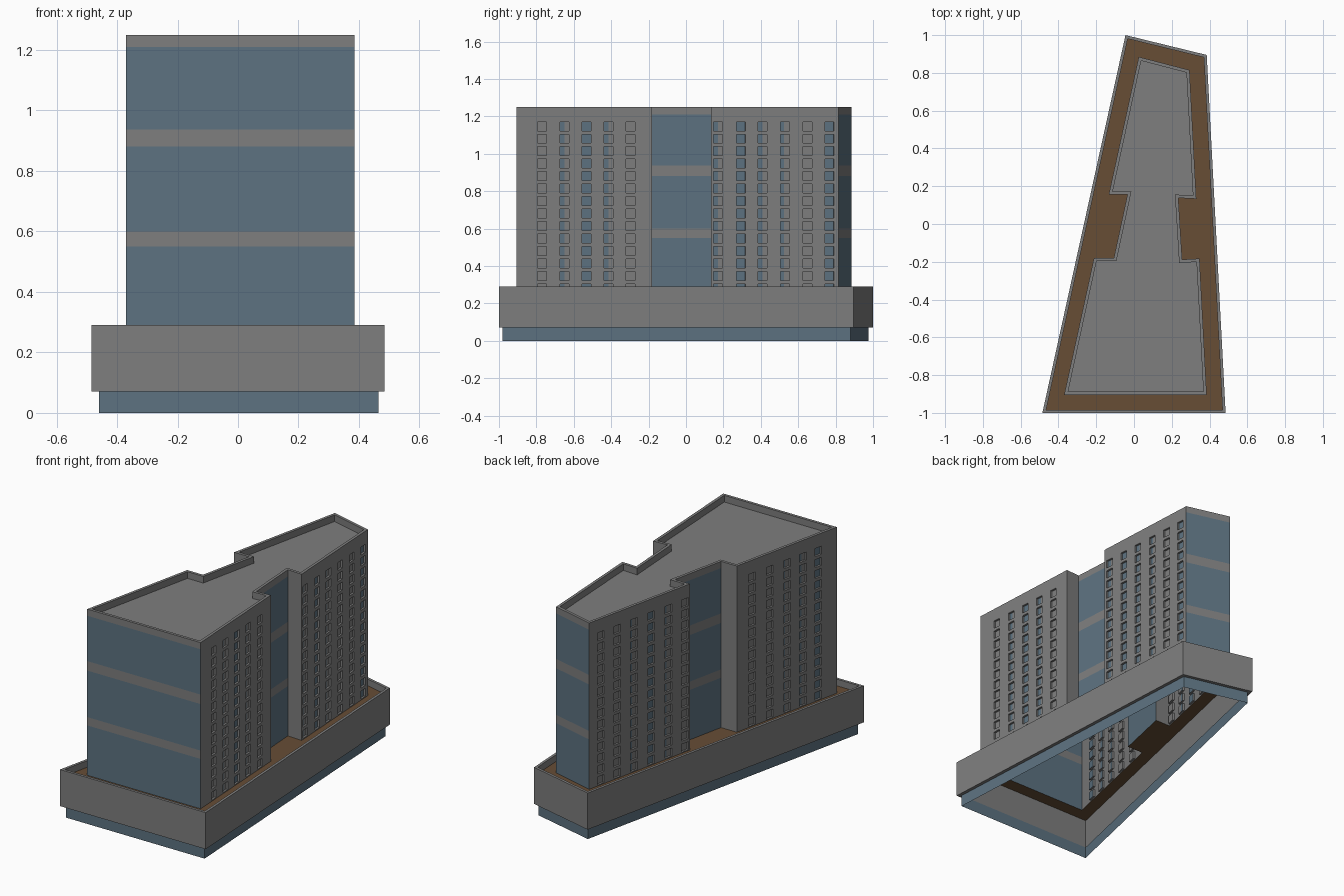
import bpy, bmesh
from mathutils import Vector

if "Cube" in bpy.data.objects:
    bpy.data.objects.remove(bpy.data.objects["Cube"])


def mat(name, rgb):
    m = bpy.data.materials.new(name)
    m.diffuse_color = (*rgb, 1)
    m.use_nodes = True
    m.node_tree.nodes["Principled BSDF"].inputs["Base Color"].default_value = m.diffuse_color
    return m


MATS = [mat("concrete grey", (0.21, 0.21, 0.21)),
        mat("glass blue", (0.11, 0.17, 0.22)),
        mat("terrace brown", (0.135, 0.075, 0.036))]
GREY, BLUE, BROWN = 0, 1, 2
FLOOR, ROOF, TOP = 0.25, 1.21, 1.25


def finish(bm, name):
    me = bpy.data.meshes.new(name)
    bm.to_mesh(me)
    bm.free()
    for m in MATS:
        me.materials.append(m)
    ob = bpy.data.objects.new(name, me)
    bpy.context.collection.objects.link(ob)
    return ob


def face(bm, pts, col):
    f = bm.faces.new([bm.verts.new(p) for p in pts])
    f.material_index = col
    return f


def inset(poly, d):
    """Offset a counter-clockwise outline inwards by d."""
    out = []
    for i, p in enumerate(poly):
        p, a, b = Vector(p), Vector(poly[i - 1]), Vector(poly[(i + 1) % len(poly)])
        e1, e2 = (p - a).normalized(), (b - p).normalized()
        n1, n2 = Vector((-e1.y, e1.x)), Vector((-e2.y, e2.x))
        out.append(tuple(p + (n1 + n2) * d / (1 + n1.dot(n2))))
    return out


def band(bm, lo, zlo, hi, zhi, col):
    """Strip of quads between two matching outlines."""
    for i in range(len(lo)):
        j = (i + 1) % len(lo)
        face(bm, [(*lo[i], zlo), (*lo[j], zlo), (*hi[j], zhi), (*hi[i], zhi)], col)


# Outlines, counter-clockwise from the front left corner
podium = [(-0.485, -1), (0.485, -1), (0.385, 0.895), (-0.045, 1)]
tower = [(-0.37, -0.905), (0.385, -0.905),
         (0.347, -0.183), (0.255, -0.188), (0.235, 0.138), (0.33, 0.133),
         (0.294, 0.815), (0.025, 0.885),
         (-0.134, 0.155), (-0.035, 0.155), (-0.107, -0.18), (-0.212, -0.18)]

# Glass base
bm = bmesh.new()
base = inset(podium, 0.02)
band(bm, base, 0, base, 0.07, BLUE)
finish(bm, "glass_base")

# Podium wall: outside, rim, inside, soffit
bm = bmesh.new()
inner = inset(podium, 0.016)
band(bm, podium, 0.07, podium, 0.29, GREY)
band(bm, podium, 0.29, inner, 0.29, GREY)
band(bm, inner, 0.29, inner, 0.07, GREY)
band(bm, base, 0.07, podium, 0.07, GREY)
finish(bm, "podium_wall")

# Terrace: ring between podium wall and tower
bm = bmesh.new()
edges = []
for loop in (inner, tower):
    vs = [bm.verts.new((*p, FLOOR)) for p in loop]
    edges += [bm.edges.new((vs[i - 1], vs[i])) for i in range(len(vs))]
bmesh.ops.triangle_fill(bm, use_beauty=True, edges=edges, normal=(0, 0, 1))
for f in bm.faces:
    f.material_index = BROWN
    f.normal_update()
    if f.normal.z < 0:
        f.normal_flip()
finish(bm, "terrace_floor")

# Roof with parapet
bm = bmesh.new()
rim = inset(tower, 0.017)
band(bm, tower, TOP, rim, TOP, GREY)
band(bm, rim, TOP, rim, ROOF, GREY)
face(bm, [(*p, ROOF) for p in rim], GREY)
finish(bm, "roof_parapet")

ROWS = [1.147 - 0.0667 * i for i in range(14)]
HALF, DEPTH = 0.024, 0.012


def glass_wall(a, b, name):
    """Curtain wall with grey floor bands."""
    bm = bmesh.new()
    zs = [FLOOR, 0.55, 0.60, 0.88, 0.937, ROOF, TOP]
    for i in range(6):
        z0, z1 = zs[i], zs[i + 1]
        face(bm, [(*a, z0), (*b, z0), (*b, z1), (*a, z1)], (BLUE, GREY)[i % 2])
    finish(bm, name)


def window_wall(a, b, name, cols):
    """Wall with recessed windows; cols maps y centre -> blue share of the pane."""
    a, b = Vector((*a, 0)), Vector((*b, 0))
    d = b - a
    n = Vector((-d.y, d.x, 0)).normalized() * DEPTH

    def P(y, z, deep=False):
        p = a + d * ((y - a.y) / d.y) + (n if deep else Vector())
        return (p.x, p.y, z)

    s = 1 if d.y > 0 else -1
    bm = bmesh.new()
    order = sorted(cols, reverse=s < 0)
    ys = [a.y] + [y + k * s * HALF for y in order for k in (-1, 1)] + [b.y]
    zs = [FLOOR] + [z + k * HALF for z in reversed(ROWS) for k in (-1, 1)] + [TOP]
    for i in range(len(ys) - 1):
        y0, y1 = ys[i], ys[i + 1]
        if i % 2 == 0:      # solid pier
            face(bm, [P(y0, FLOOR), P(y1, FLOOR), P(y1, TOP), P(y0, TOP)], GREY)
            continue
        share = cols[order[i // 2]]
        for j in range(len(zs) - 1):
            z0, z1 = zs[j], zs[j + 1]
            c = [(y0, z0), (y1, z0), (y1, z1), (y0, z1)]
            if j % 2 == 0:  # spandrel
                face(bm, [P(*p) for p in c], GREY)
                continue
            for k in range(4):  # reveals
                p, q = c[k], c[(k + 1) % 4]
                face(bm, [P(*p), P(*q), P(*q, True), P(*p, True)], GREY)
            ym = y0 + (y1 - y0) * share
            for u, v, col in ((y0, ym, BLUE), (ym, y1, GREY)):
                if abs(u - v) > 1e-4:
                    face(bm, [P(u, z0, True), P(v, z0, True),
                              P(v, z1, True), P(u, z1, True)], col)
    finish(bm, name)


T = tower
# Curtain walls: front, back and the two side notches
glass_wall(T[0], T[1], "front_glass")
glass_wall(T[6], T[7], "back_glass")
glass_wall(T[3], T[4], "right_notch_glass")
glass_wall(T[9], T[10], "left_notch_glass")

# Concrete returns of the notches
bm = bmesh.new()
for i in (2, 4, 8, 10):
    a, b = T[i], T[i + 1]
    face(bm, [(*a, FLOOR), (*b, FLOOR), (*b, TOP), (*a, TOP)], GREY)
finish(bm, "notch_returns")

# Window facades
window_wall(T[1], T[2], "right_front_facade",
            {-0.77: 0, -0.65: 0.5, -0.532: 1, -0.415: 0.5, -0.297: 0})
window_wall(T[5], T[6], "right_back_facade",
            {0.172: 0.5, 0.293: 1, 0.41: 0.5, 0.53: 0.4, 0.65: 0, 0.766: 1})
window_wall(T[7], T[8], "left_back_facade",
            {0.80: 0, 0.68: 0, 0.56: 0.4, 0.435: 1, 0.31: 0.4, 0.19: 0})
window_wall(T[11], T[0], "left_front_facade",
            {-0.29: 0, -0.42: 0, -0.545: 0.4, -0.66: 0.5, -0.77: 1})
